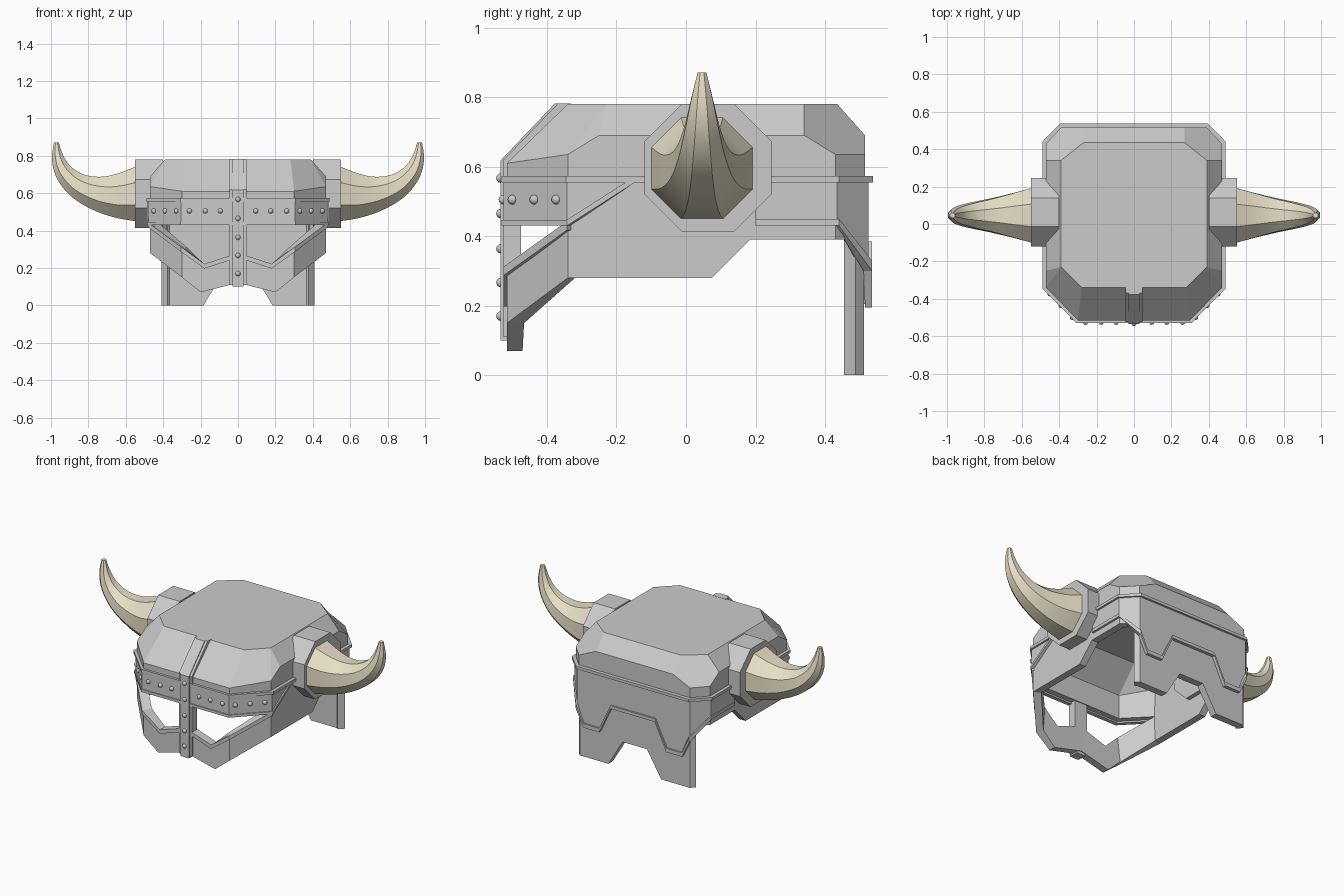
import bpy, bmesh
from math import cos, sin, pi, radians
from mathutils import Vector

if "Cube" in bpy.data.objects:
    bpy.data.objects.remove(bpy.data.objects["Cube"])


def add_object(name, verts, faces, thick=0, mirror=True, up_face=None):
    """Mesh from half data, mirrored over x and thickened inward."""
    bm = bmesh.new()
    vs = [bm.verts.new(v) for v in verts]
    fs = [bm.faces.new([vs[i] for i in f]) for f in faces]
    if not thick or up_face is not None:
        bmesh.ops.recalc_face_normals(bm, faces=bm.faces[:])
        if up_face is not None:
            bm.normal_update()
            if fs[up_face].normal.z < 0:
                bmesh.ops.reverse_faces(bm, faces=bm.faces[:])
    me = bpy.data.meshes.new(name)
    bm.to_mesh(me)
    bm.free()
    ob = bpy.data.objects.new(name, me)
    bpy.context.collection.objects.link(ob)
    if mirror:
        ob.modifiers.new("mirror", 'MIRROR').use_axis[0] = True
    if thick:
        so = ob.modifiers.new("thickness", 'SOLIDIFY')
        so.thickness, so.offset, so.use_even_offset = thick, -1, True
    return ob


def strip(name, cols, thick):
    """Wall strip from columns (x, y, bottom z, top z), counter-clockwise in plan."""
    verts = [p for x, y, b, t in cols for p in ((x, y, b), (x, y, t))]
    faces = [(2*i, 2*i+2, 2*i+3, 2*i+1) for i in range(len(cols) - 1)]
    return add_object(name, verts, faces, thick)


def loft(name, rings):
    """Closed tube through equal-length rings, mirrored."""
    n = len(rings[0])
    faces = [(k*n+i, k*n+(i+1) % n, (k+1)*n+(i+1) % n, (k+1)*n+i)
             for k in range(len(rings) - 1) for i in range(n)]
    faces += [tuple(range(n)), tuple(range((len(rings)-1)*n, len(rings)*n))]
    return add_object(name, [p for r in rings for p in r], faces)


def octagon(cx, cy, cz, apothem, tilt=0):
    """Octagon whose axis lies in the xz plane, tilted up from +x."""
    r, ring = apothem / cos(pi/8), []
    for k in range(8):
        a = pi/8 + k*pi/4
        h = r*sin(a)
        ring.append((cx - h*sin(tilt), cy + r*cos(a), cz + h*cos(tilt)))
    return ring


# Helmet shell: crown, brow, sides, cheek guards and back in one folded sheet
F, R, S = -.515, .515, .47
P = dict(
    L0=(0, F, .61), L1=(.30, F, .61), L2=(S, -.34, .635), L3=(S, -.25, .69),
    L4=(S, .34, .69), L5=(S, .43, .635), L6=(.39, R, .635), L7=(.27, R, .69), L8=(0, R, .69),
    U0=(0, -.34, .78), U1=(.28, -.34, .78), U3=(.39, -.23, .78), U4=(.39, .34, .78),
    U7=(.27, .435, .78), U8=(0, .435, .78),
    B0=(0, F, .44), B1=(.30, F, .44), B2=(S, -.34, .44),
    S1=(S, -.34, .28), S2=(S, .075, .28), S3=(S, .185, .39), S4=(S, .43, .39),
    R1=(.39, R, .39), R0=(0, R, .39),
    C1=(.30, F, .31), C2=(.30, F, .15), C3=(.20, F, .07), C4=(0, F, .12),
    C5=(0, F, .28), C6=(.18, F, .22))
FACES = ["U0 U1 U3 U4 U7 U8", "L0 L1 U1 U0", "L1 L2 U3 U1", "L2 L3 U3", "L3 L4 U4 U3",
         "L4 L5 L6 L7 U7 U4", "L7 L8 U8 U7", "B0 B1 L1 L0", "B1 B2 L2 L1",
         "B2 S1 S2 S3 S4 L5 L4 L3 L2", "S4 R1 L6 L5", "R1 R0 L8 L7 L6",
         "C1 C2 S1 B2", "C1 C6 C5 C4 C3 C2"]
keys = list(P)
add_object("helmet_shell", list(P.values()),
           [[keys.index(k) for k in f.split()] for f in FACES], .045, up_face=0)

# Neck guard at the back
strip("neck_guard", [(.41, .487, 0, .45), (.385, .512, 0, .45), (.185, .512, 0, .45),
                     (.085, .512, .165, .45), (0, .512, .165, .45)], .045)

# Stepped outer plate round the back
strip("back_plate", [(.478, .20, .44, .56), (.478, .435, .44, .56), (.395, .525, .31, .56),
                     (.34, .525, .205, .56), (.24, .525, .205, .56), (.16, .525, .375, .56),
                     (0, .525, .375, .56)], .02)
# Raised edge along the plate's stepped lower border
strip("back_plate_edge", [(.483, .20, .43, .45), (.483, .44, .43, .45), (.397, .535, .30, .33),
                          (.345, .535, .195, .22), (.235, .535, .195, .22),
                          (.155, .535, .365, .385), (0, .535, .365, .385)], .02)

# Brow band with side points, its rims, and the trim running right round
strip("brow_band", [(0, -.525, .43, .57), (.305, -.525, .43, .57),
                    (.479, -.343, .43, .57), (.479, -.15, .555, .57)], .02)
strip("brow_lower_rim", [(0, -.53, .43, .447), (.307, -.53, .43, .447),
                         (.487, -.343, .43, .447), (.487, -.15, .553, .57)], .02)
strip("rim_trim", [(0, -.53, .555, .573), (.307, -.53, .555, .573), (.49, -.345, .555, .573),
                   (.49, .44, .555, .573), (.395, .538, .555, .573), (0, .538, .555, .573)], .03)

# Raised upper edge of the cheek guards
strip("cheek_rim", [(0, -.525, .255, .28), (.18, -.525, .197, .222),
                    (.305, -.525, .287, .312), (.482, -.342, .418, .443)], .02)


# Nose guard carried up over the crown, as a wide bar plus a narrow raised bar
def nose_bar(name, w, d, bottom):
    prof = [(-.522-d, bottom), (-.522-d, .62-d/4), (-.365-d, .782), (-.33, .782),
            (-.475, .62), (-.475, bottom)]
    n = len(prof)
    verts = [(x, y, z) for x in (-w, w) for y, z in prof]
    faces = [(i, (i+1) % n, n+(i+1) % n, n+i) for i in range(n)]
    add_object(name, verts, faces + [tuple(range(n)), tuple(range(n, 2*n))], mirror=False)


nose_bar("nose_guard", .045, .003, .11)
nose_bar("nose_ridge", .03, .012, .10)

# Rivets on the brow and the nose guard
rivets = [(s*x, y, .505) for s in (-1, 1) for x, y in
          ((.095, -.525), (.175, -.525), (.26, -.525), (.33, -.499), (.39, -.436), (.45, -.373))]
rivets += [(0, -.532, z) for z in (.567, .465, .364, .267, .17)]
bm = bmesh.new()
for p in rivets:
    res = bmesh.ops.create_uvsphere(bm, u_segments=10, v_segments=6, radius=.014)
    bmesh.ops.translate(bm, verts=res["verts"], vec=p)
for f in bm.faces:
    f.smooth = True
me = bpy.data.meshes.new("rivets")
bm.to_mesh(me)
bm.free()
bpy.context.collection.objects.link(bpy.data.objects.new("rivets", me))

# Octagonal horn sockets
loft("horn_socket", [octagon(.40, .063, .597, .183), octagon(.55, .063, .597, .183)])

# Horns: centre x, z, radius, tilt; stations smoothed with a Catmull-Rom spline
ST = [Vector(v) for v in (
    (.54, .597, .148, 0), (.65, .587, .118, 3), (.76, .602, .09, 18), (.86, .645, .068, 40),
    (.93, .713, .049, 62), (.963, .79, .032, 80), (.971, .87, .013, 92))]
rings = []
for i in range(len(ST) - 1):
    a, b, c, d = ST[max(i-1, 0)], ST[i], ST[i+1], ST[min(i+2, len(ST)-1)]
    for t in (0, .25, .5, .75) + ((1,) if i == len(ST) - 2 else ()):
        v = .5*(2*b + (c-a)*t + (2*a-5*b+4*c-d)*t*t + (3*b-a-3*c+d)*t**3)
        rings.append(octagon(v[0], .046, v[1], v[2], radians(v[3])))
horn = loft("horn", rings)
mat = bpy.data.materials.new("horn")
mat.diffuse_color = (.80, .74, .57, 1)
mat.use_nodes = True
mat.node_tree.nodes["Principled BSDF"].inputs["Base Color"].default_value = mat.diffuse_color
horn.data.materials.append(mat)
bpy.context.view_layer.objects.active = horn
horn.select_set(True)
bpy.ops.object.shade_smooth_by_angle(angle=radians(30))
